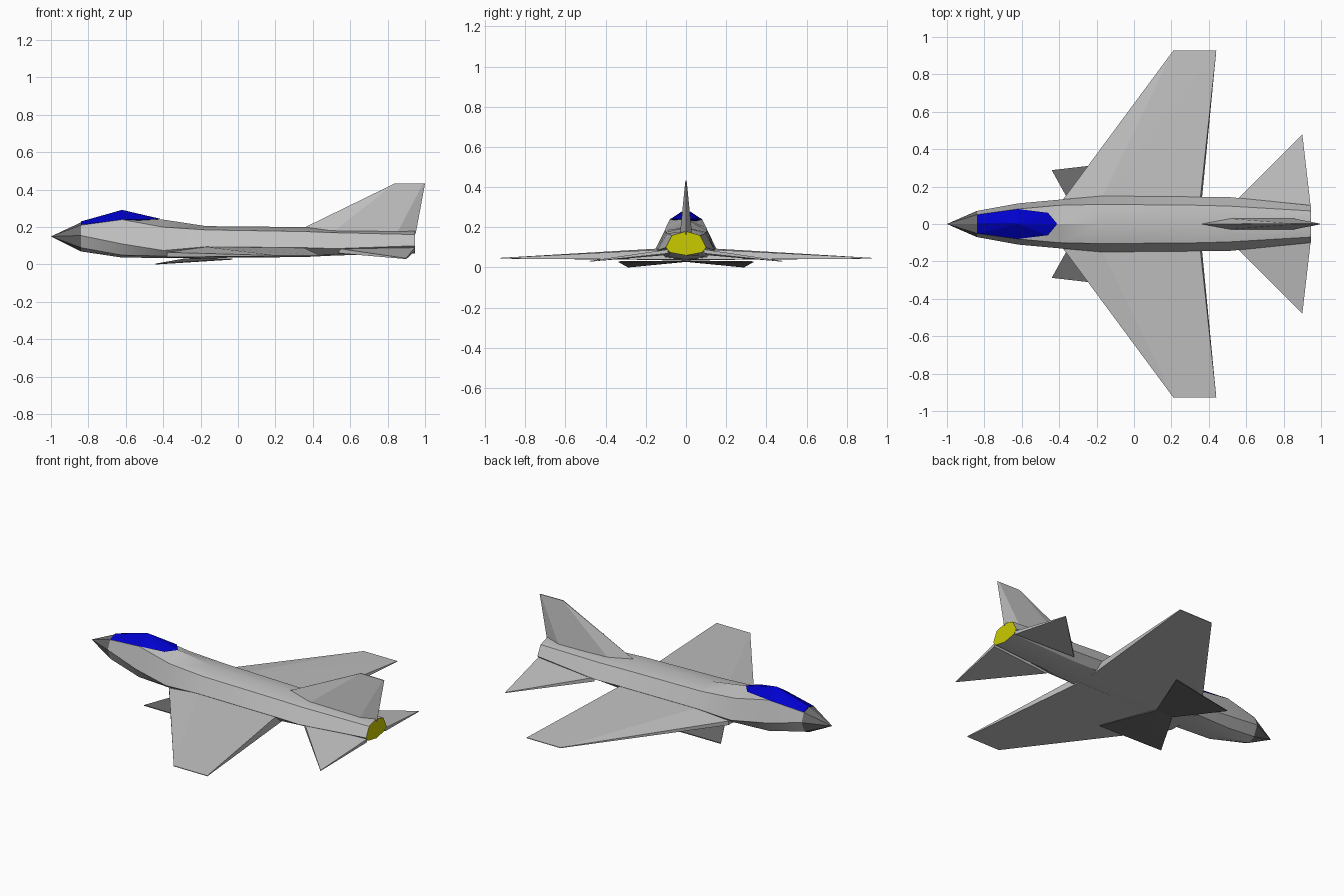
import bpy
import bmesh
import math

cube = bpy.data.objects.get("Cube")
if cube:
    bpy.data.objects.remove(cube, do_unlink=True)


def material(name, red, green, blue):
    mat = bpy.data.materials.new(name)
    mat.use_nodes = True
    colour = (red, green, blue, 1)
    mat.diffuse_color = colour
    mat.node_tree.nodes["Principled BSDF"].inputs["Base Color"].default_value = colour
    return mat


light_grey = material("light grey", .53, .53, .53)
dark_grey = material("dark grey", .15, .15, .15)
canopy_blue = material("canopy blue", 0, 0, .6)
exhaust_yellow = material("exhaust yellow", .6, .6, 0)


def finish(name, bm, mats, smooth=True):
    """Turn a bmesh into a named object with its materials and shading."""
    bmesh.ops.recalc_face_normals(bm, faces=bm.faces)
    mesh = bpy.data.meshes.new(name)
    bm.to_mesh(mesh)
    bm.free()
    for mat in mats:
        mesh.materials.append(mat)
    obj = bpy.data.objects.new(name, mesh)
    bpy.context.collection.objects.link(obj)
    if smooth:
        bpy.ops.object.select_all(action='DESELECT')
        obj.select_set(True)
        bpy.context.view_layer.objects.active = obj
        bpy.ops.object.shade_smooth_by_angle(angle=math.radians(25))
    return obj


def hull(name, points, mat, mirror=False, smooth=False):
    """Convex solid around a few corner points, optionally mirrored across y."""
    bm = bmesh.new()
    for point in points:
        bm.verts.new(point)
    result = bmesh.ops.convex_hull(bm, input=bm.verts)
    loose = [v for v in bm.verts if not v.link_faces]
    bmesh.ops.delete(bm, geom=loose, context='VERTS')
    bmesh.ops.dissolve_limit(bm, angle_limit=.01, verts=bm.verts, edges=bm.edges)
    obj = finish(name, bm, [mat], smooth)
    if mirror:
        mod = obj.modifiers.new("mirror", 'MIRROR')
        mod.use_axis = (False, True, False)
        mod.use_mirror_merge = False
    return obj


def section(x, top, shoulder, chine, lower, bottom):
    """Eight-sided fuselage ring, symmetric about y."""
    side = [shoulder, chine, lower]
    ring = [(x, 0, top)] + [(x, y, z) for y, z in side]
    return ring + [(x, 0, bottom)] + [(x, -y, z) for y, z in reversed(side)]


# Fuselage cross-sections from the nose joint to the exhaust
rings = [
    section(-.84, .225, (.05, .21), (.07, .155), (.045, .09), .07),
    section(-.62, .245, (.08, .24), (.11, .11), (.08, .05), .037),
    section(-.4, .24, (.1, .2), (.13, .075), (.09, .045), .035),
    section(-.17, .205, (.105, .185), (.15, .095), (.1, .04), .035),
    section(.36, .2, (.1, .176), (.145, .09), (.1, .05), .04),
    section(.52, .185, (.095, .17), (.143, .085), (.09, .055), .048),
    section(.945, .18, (.07, .16), (.1, .1), (.08, .075), .06),
]

# Fuselage skin, with the last ring capped as the exhaust
bm = bmesh.new()
loops = [[bm.verts.new(p) for p in ring] for ring in rings]
for front, back in zip(loops, loops[1:]):
    for i in range(len(front)):
        j = (i + 1) % len(front)
        bm.faces.new((front[i], front[j], back[j], back[i]))
bm.faces.new(loops[0])
bm.faces.new(loops[-1]).material_index = 1
finish("fuselage", bm, [light_grey, exhaust_yellow])

# Nose cone
hull("nose_cone", rings[0] + [(-1, 0, .15)], dark_grey)

# Canopy: ridged glass over a flat rim
rim = [(-.84, .05, .212), (-.62, .08, .24), (-.46, .06, .241)]
ridge = [(-.84, 0, .23), (-.62, 0, .292), (-.41, 0, .243)]
hull("canopy", ridge + rim + [(x, -y, z) for x, y, z in rim], canopy_blue)

# Main wings, thick at the root and thin at the tip
hull("wing", [
    (-.38, .13, .065), (-.38, .13, .04), (-.17, .145, .094),
    (.355, .14, .088), (.355, .14, .042), (-.38, .05, .037), (.355, .05, .04),
    (.21, .927, .048), (.21, .927, .044), (.44, .927, .048), (.44, .927, .044),
], light_grey, mirror=True)

# Tailplanes
hull("tailplane", [
    (.54, .12, .085), (.54, .12, .06), (.945, .09, .09), (.945, .09, .07),
    (.9, .48, .033), (.9, .48, .029),
], light_grey, mirror=True)

# Tail fin with a diamond base
half = [(.5, .03, .168), (.85, .03, .168), (.84, .003, .434), (.99, .003, .432)]
hull("tail_fin", half + [(x, -y, z) for x, y, z in half] + [
    (.36, 0, .2), (.95, 0, .165), (.84, 0, .434), (1, 0, .432),
], light_grey)

# Swept plates under the belly
plate = [(-.28, 0, .028), (-.44, .288, 0), (-.03, .335, .026), (-.165, 0, .03)]
hull("belly_plate", plate + [(x, y, z + .005) for x, y, z in plate],
     dark_grey, mirror=True)
